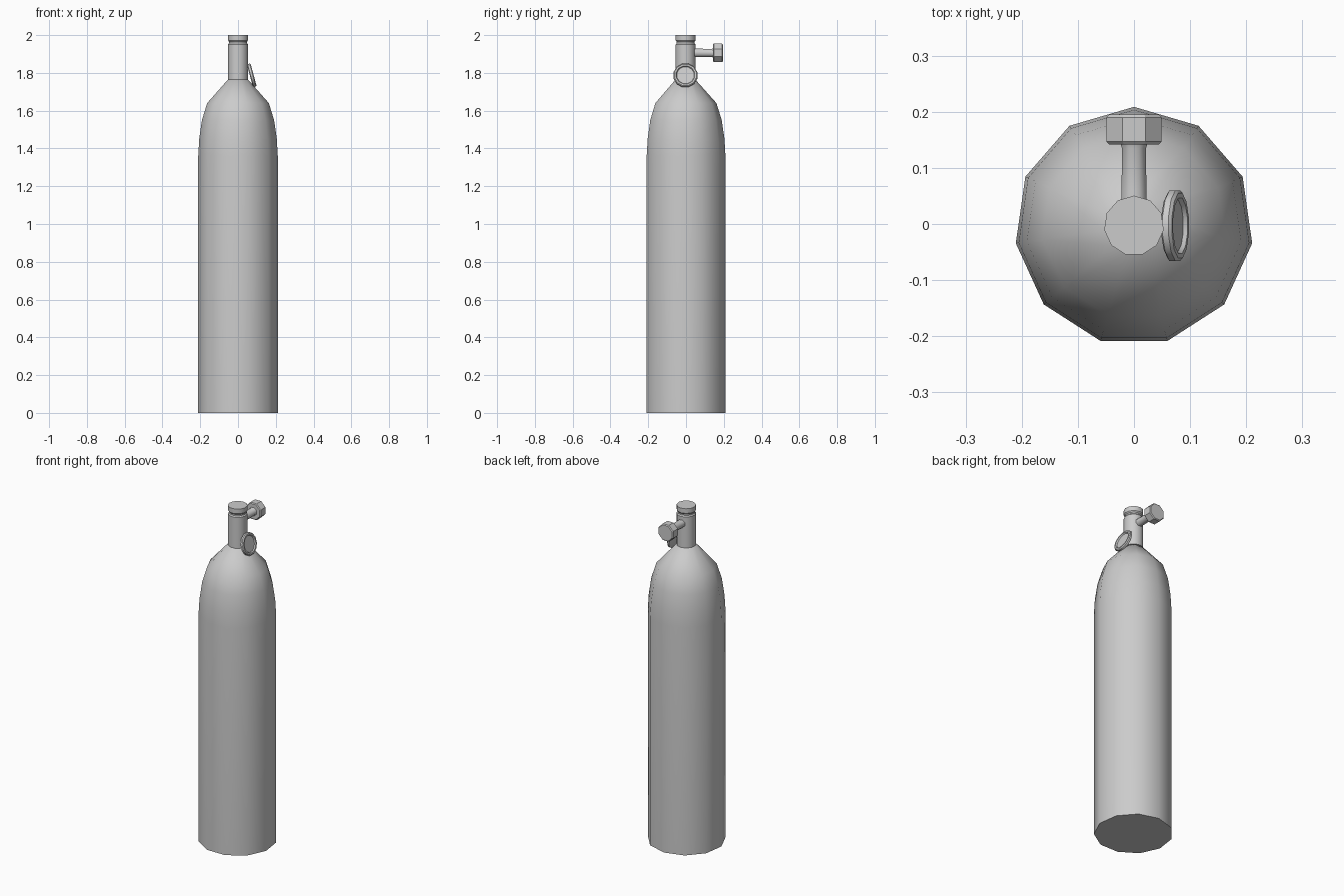
import bpy, bmesh, math
from mathutils import Matrix, Vector

if "Cube" in bpy.data.objects:
    bpy.data.objects.remove(bpy.data.objects["Cube"])


def lathe(name, profile, sides, start, matrix, angle):
    """Revolve (radius, height) points around local z and cap both ends."""
    bm = bmesh.new()
    rings = []
    for r, z in profile:
        rings.append([bm.verts.new((r * math.cos(start + i * math.tau / sides),
                                    r * math.sin(start + i * math.tau / sides), z))
                      for i in range(sides)])
    for a, b in zip(rings, rings[1:]):
        for i in range(sides):
            j = (i + 1) % sides
            bm.faces.new((a[i], a[j], b[j], b[i]))
    bm.faces.new(rings[0][::-1])
    bm.faces.new(rings[-1])
    bmesh.ops.recalc_face_normals(bm, faces=bm.faces)
    mesh = bpy.data.meshes.new(name)
    bm.to_mesh(mesh)
    bm.free()
    mesh.transform(matrix)
    ob = bpy.data.objects.new(name, mesh)
    bpy.context.collection.objects.link(ob)
    bpy.ops.object.select_all(action='DESELECT')
    ob.select_set(True)
    bpy.context.view_layer.objects.active = ob
    bpy.ops.object.shade_smooth_by_angle(angle=math.radians(angle))
    return ob


centre = Matrix.Translation((0, -0.004, 0))

# Tank body with rounded shoulder, eleven sides
lathe("tank_body", [(0.2128, 0), (0.2128, 1.36), (0.2075, 1.45), (0.193, 1.55),
                    (0.165, 1.64), (0.0535, 1.765)],
      11, math.pi / 2, centre, 50)

# Neck with a groove below the top
lathe("neck", [(0.0535, 1.765), (0.0535, 1.95), (0.048, 1.957), (0.048, 1.965),
               (0.0535, 1.972), (0.0535, 2.0)],
      11, math.pi / 2, Matrix.Translation((0, -0.003, 0)), 35)

# Valve stem and knob, pointing to the back
to_back = Matrix.Translation((0, 0, 1.906)) @ Matrix.Rotation(-math.pi / 2, 4, 'X')
lathe("valve_stem", [(0.025, 0.03), (0.024, 0.06), (0.023, 0.135), (0.027, 0.146)],
      8, math.pi / 8, to_back, 50)
lathe("valve_knob", [(0.048, 0.142), (0.053, 0.147), (0.053, 0.190), (0.048, 0.195)],
      8, math.pi / 8, to_back, 30)

# Pressure gauge with raised rim, tilted up on the right side
axis = Vector((math.cos(math.radians(15)), 0, math.sin(math.radians(15))))
tilt = Matrix.Translation((0.073, -0.003, 1.787)) @ axis.to_track_quat('Z', 'Y').to_matrix().to_4x4()
lathe("pressure_gauge", [(0.059, -0.010), (0.065, -0.006), (0.065, 0.005),
                         (0.060, 0.010), (0.051, 0.010), (0.047, 0.003)],
      12, math.pi / 12, tilt, 35)
